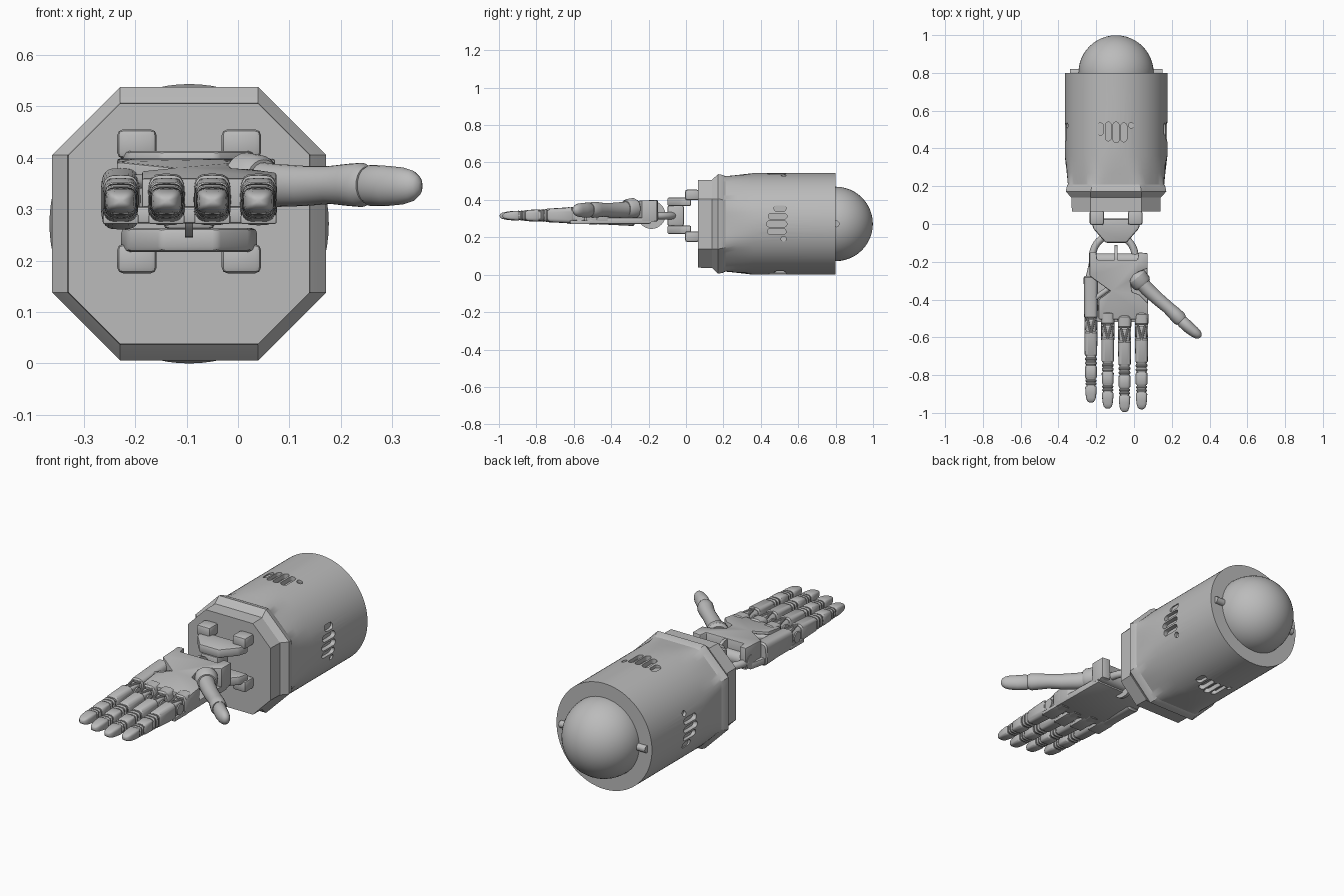
import bpy, bmesh, math
from mathutils import Vector, Matrix

cube = bpy.data.objects.get("Cube")
if cube:
    bpy.data.objects.remove(cube, do_unlink=True)

GREY = (0.5, 0.5, 0.5, 1.0)
mat = bpy.data.materials.new("plain grey")
mat.use_nodes = True
mat.diffuse_color = GREY
mat.node_tree.nodes["Principled BSDF"].inputs["Base Color"].default_value = GREY

CX, CZ = -0.095, 0.2715      # forearm axis
HZ = 0.315                   # hand axis height


def smooth(ob, angle=32):
    bpy.ops.object.select_all(action='DESELECT')
    ob.select_set(True)
    bpy.context.view_layer.objects.active = ob
    bpy.ops.object.shade_smooth_by_angle(angle=math.radians(angle))


def finish(name, bm):
    bmesh.ops.recalc_face_normals(bm, faces=bm.faces[:])
    me = bpy.data.meshes.new(name)
    bm.to_mesh(me)
    bm.free()
    me.materials.append(mat)
    ob = bpy.data.objects.new(name, me)
    bpy.context.collection.objects.link(ob)
    smooth(ob)
    return ob


def add_loft(bm, rings):
    loops = [[bm.verts.new(p) for p in ring] for ring in rings]
    n = len(loops[0])
    for a, b in zip(loops, loops[1:]):
        for i in range(n):
            j = (i + 1) % n
            bm.faces.new((a[i], a[j], b[j], b[i]))
    bm.faces.new(loops[0][::-1])
    bm.faces.new(loops[-1])


def loft(name, rings):
    bm = bmesh.new()
    add_loft(bm, rings)
    return finish(name, bm)


def prism(name, outline, z0, z1, bevel=0.006):
    bm = bmesh.new()
    add_loft(bm, [[(x, y, z) for x, y in outline] for z in (z0, z1)])
    bmesh.ops.recalc_face_normals(bm, faces=bm.faces[:])
    bmesh.ops.bevel(bm, geom=bm.edges[:], offset=bevel, segments=2,
                    profile=0.5, affect='EDGES', clamp_overlap=True)
    return finish(name, bm)


def box(name, x0, x1, y0, y1, z0, z1, bevel=0.006):
    return prism(name, [(x0, y0), (x1, y0), (x1, y1), (x0, y1)], z0, z1, bevel)


def tube(name, pts, radii, flat=1.0, n=24):
    # round tube along a path; flat scales its sideways radius
    pts = [Vector(p) for p in pts]
    rings = []
    for i, p in enumerate(pts):
        t = (pts[min(i + 1, len(pts) - 1)] - pts[max(i - 1, 0)]).normalized()
        side = t.cross(Vector((0, 0, 1)))
        side = side.normalized() if side.length > 0.01 else Vector((1, 0, 0))
        up = side.cross(t)
        rings.append([p + side * radii[i] * flat * math.cos(a) + up * radii[i] * math.sin(a)
                      for a in (k * math.tau / n for k in range(n))])
    return loft(name, rings)


def sphere(name, c, r, seg=32):
    bm = bmesh.new()
    bmesh.ops.create_uvsphere(bm, u_segments=seg, v_segments=seg // 2, radius=r,
                              matrix=Matrix.Translation(c) @ Matrix.Rotation(math.pi / 2, 4, 'X'))
    return finish(name, bm)


# Forearm shell: chamfered square at the wrist merging into a cylinder
def shell_ring(y, h, f, r, k=12):
    corners = [(h, -f), (h, f), (f, h), (-f, h), (-h, f), (-h, -f), (-f, -h), (f, -h)]
    ring = []
    for a, b in zip(corners, corners[1:] + corners[:1]):
        for i in range(k):
            p = Vector(a).lerp(Vector(b), i / k)
            if p.length > r:
                p *= r / p.length
            ring.append((CX + p.x, y, CZ + p.y))
    return ring


shell = loft("forearm_shell", [shell_ring(*s) for s in (
    (0.065, 0.234, 0.134, 1), (0.14, 0.236, 0.134, 1), (0.152, 0.248, 0.134, 1),
    (0.172, 0.266, 0.134, 1), (0.195, 0.262, 0.130, 0.292), (0.21, 0.255, 0.125, 0.280),
    (0.27, 0.261, 0.122, 0.2715), (0.36, 0.272, 0.130, 0.2715), (0.8, 0.272, 0.130, 0.2715))])

# Vent slots on four sides
bm = bmesh.new()
for k in range(4):
    turn = Matrix.Translation((CX, 0, CZ)) @ Matrix.Rotation(k * math.pi / 2, 4, 'Y')
    for t, y0, y1 in ((-0.083, 0.47, 0.535), (-0.041, 0.44, 0.54), (0, 0.43, 0.54),
                      (0.041, 0.435, 0.535), (0.08, 0.508, 0.536)):
        r = 0.016 if t < 0.07 else 0.0135
        out = []
        for i in range(16):
            a = math.tau * (i + 0.5) / 16
            out.append((t + r * math.cos(a), (y1 - r if a < math.pi else y0 + r) + r * math.sin(a)))
        add_loft(bm, [[turn @ Vector((x, y, z)) for x, y in out] for z in (0.247, 0.32)])
cutter = finish("vent_cutter", bm)
cutter.hide_render = True
mod = shell.modifiers.new("vents", 'BOOLEAN')
mod.operation, mod.solver, mod.object = 'DIFFERENCE', 'EXACT', cutter
bpy.ops.object.select_all(action='DESELECT')
shell.select_set(True)
bpy.context.view_layer.objects.active = shell
bpy.ops.object.modifier_apply(modifier=mod.name)
bpy.data.objects.remove(cutter, do_unlink=True)
smooth(shell, 25)

# Elbow dome and its pivot pins
sphere("elbow_dome", (CX, 0.8, CZ), 0.199, 48)
for side, label in ((-1, "right"), (1, "left")):
    tube("elbow_pin_" + label, [(CX + side * x, 0.803, CZ) for x in (0.18, 0.245)], [0.018] * 2)

# Wrist brackets above and below the joint
for s, label in ((1, "upper"), (-1, "lower")):
    for m, side in ((-1, "right"), (1, "left")):
        xs = sorted((CX + m * 0.063, CX + m * 0.14))
        zs = sorted((HZ + s * 0.083, HZ + s * 0.14))
        box(f"wrist_foot_{label}_{side}", *xs, -0.005, 0.07, *zs, 0.012)
    zs = sorted((HZ + s * 0.052, HZ + s * 0.098))
    prism("wrist_bracket_" + label, [(CX + x, y) for x, y in (
        (-0.135, 0.028), (0.135, 0.028), (0.12, -0.025), (0.055, -0.1), (-0.055, -0.1),
        (-0.12, -0.025))], *zs, 0.01)
tube("wrist_pivot", [(CX, -0.055, 0.225), (CX, -0.055, 0.405)], [0.032] * 2)
box("wrist_block", CX - 0.05, CX + 0.05, -0.1, -0.01, 0.26, 0.37, 0.012)

# Yoke and disc joining wrist to palm
arc = [math.pi * i / 20 for i in range(21)]
tube("wrist_yoke", [(-0.107 + 0.113 * math.cos(a), -0.175 + 0.118 * math.sin(a), HZ) for a in arc],
     [0.019] * 21, n=16)
tube("wrist_disc", [(CX - 0.008, -0.185, 0.32), (CX + 0.008, -0.185, 0.32)], [0.075] * 2, n=40)
tube("wrist_axle", [(-0.237, -0.19, HZ), (0.07, -0.19, HZ)], [0.035] * 2)

# Palm: sloping upper cover over a flat base
palm = prism("palm_cover", [
    (-0.235, -0.15), (-0.2, -0.15), (-0.195, -0.19), (0.018, -0.19), (0.025, -0.15), (0.072, -0.155),
    (0.072, -0.235), (0.02, -0.255), (-0.02, -0.3), (-0.01, -0.36), (0.03, -0.375), (0.075, -0.42),
    (0.075, -0.505), (-0.187, -0.505), (-0.187, -0.4), (-0.125, -0.355), (-0.235, -0.275)],
    0.285, 0.36, 0.005)
for v in palm.data.vertices:
    if v.co.z > 0.32:
        v.co.z += 0.038 * max(0, min(1, (v.co.y + 0.5) / 0.27))
prism("palm_base", [(-0.235, -0.19), (0.07, -0.19), (0.075, -0.52), (-0.26, -0.52), (-0.26, -0.3)],
      0.272, 0.305, 0.005)
tube("palm_link", [(-0.215, -0.4, 0.352), (-0.125, -0.335, 0.36)], [0.014] * 2, n=12)


# Fingers: d is the distance forward of the knuckle
def finger_ring(cx, yk, d, scale, n=28):
    hw = (0.035 - 0.014 * d) * scale
    lo, hi = 0.273 + 0.05 * d, 0.363 - 0.065 * d
    mid, hh = (lo + hi) / 2, (hi - lo) / 2 * scale
    ring = []
    for i in range(n):
        c, s = math.cos(math.tau * i / n), math.sin(math.tau * i / n)
        ring.append((cx + hw * math.copysign(abs(c) ** 0.55, c), yk - d,
                     mid + hh * math.copysign(abs(s) ** 0.55, s)))
    return ring


def segment(name, cx, yk, d0, d1, scale=1.0):
    e = min(0.008, (d1 - d0) / 3)
    loft(name, [finger_ring(cx, yk, d, scale * k) for d, k in
                ((d0, 0.86), (d0 + e, 1), (d1 - e, 1), (d1, 0.86))])


for finger, cx, yk in (("little", -0.228, -0.535), ("ring", -0.139, -0.567),
                       ("middle", -0.05, -0.585), ("index", 0.04, -0.57)):
    segment(finger + "_core", cx, yk, -0.03, 0.34, 0.8)
    segment(finger + "_root", cx, yk, -0.26 if finger == "little" else -0.1, -0.035)
    segment(finger + "_proximal", cx, yk, 0.035, 0.165)
    for i, (d0, d1) in enumerate(((0.171, 0.189), (0.193, 0.211), (0.287, 0.301), (0.305, 0.318))):
        segment(f"{finger}_joint_band_{i + 1}", cx, yk, d0, d1, 0.97)
    segment(finger + "_middle", cx, yk, 0.215, 0.283)
    loft(finger + "_tip", [finger_ring(cx, yk, d, k) for d, k in (
        (0.322, 0.86), (0.33, 1), (0.36, 0.97), (0.385, 0.87), (0.4, 0.7), (0.408, 0.45), (0.411, 0.2))])
    # Knuckle hinge, base plate and tendon fork
    tube(finger + "_hinge", [(cx - 0.033, yk, 0.315), (cx + 0.033, yk, 0.315)], [0.027] * 2)
    box(finger + "_knuckle_plate", cx - 0.035, cx + 0.035, yk - 0.05, yk + 0.06, 0.271, 0.29, 0.004)
    for m, side in ((-1, "right"), (1, "left")):
        tube(f"{finger}_tendon_{side}", [(cx + m * 0.022, yk + 0.045, 0.353), (cx, yk - 0.045, 0.355)],
             [0.006] * 2, n=10)

# Thumb: ball, collar, shaft and tip
sphere("thumb_ball", (0.018, -0.285, 0.35), 0.05)
tube("thumb_collar", [(0.005, -0.27, 0.355), (0.015, -0.282, 0.355), (0.04, -0.312, 0.352),
                      (0.05, -0.324, 0.352)], [0.046, 0.055, 0.053, 0.044])
tube("thumb_shaft", [(0.02, -0.29, 0.35), (0.07, -0.345, 0.346), (0.13, -0.4, 0.345),
                     (0.18, -0.442, 0.347), (0.215, -0.475, 0.347), (0.24, -0.5, 0.347),
                     (0.252, -0.512, 0.347)], [0.044, 0.042, 0.039, 0.037, 0.041, 0.043, 0.036], 0.9)
tube("thumb_tip", [(0.25, -0.51, 0.346), (0.258, -0.518, 0.346), (0.29, -0.548, 0.345),
                   (0.32, -0.572, 0.345), (0.338, -0.586, 0.345), (0.349, -0.594, 0.345),
                   (0.354, -0.598, 0.345)], [0.034, 0.04, 0.039, 0.036, 0.03, 0.02, 0.008], 0.8)
